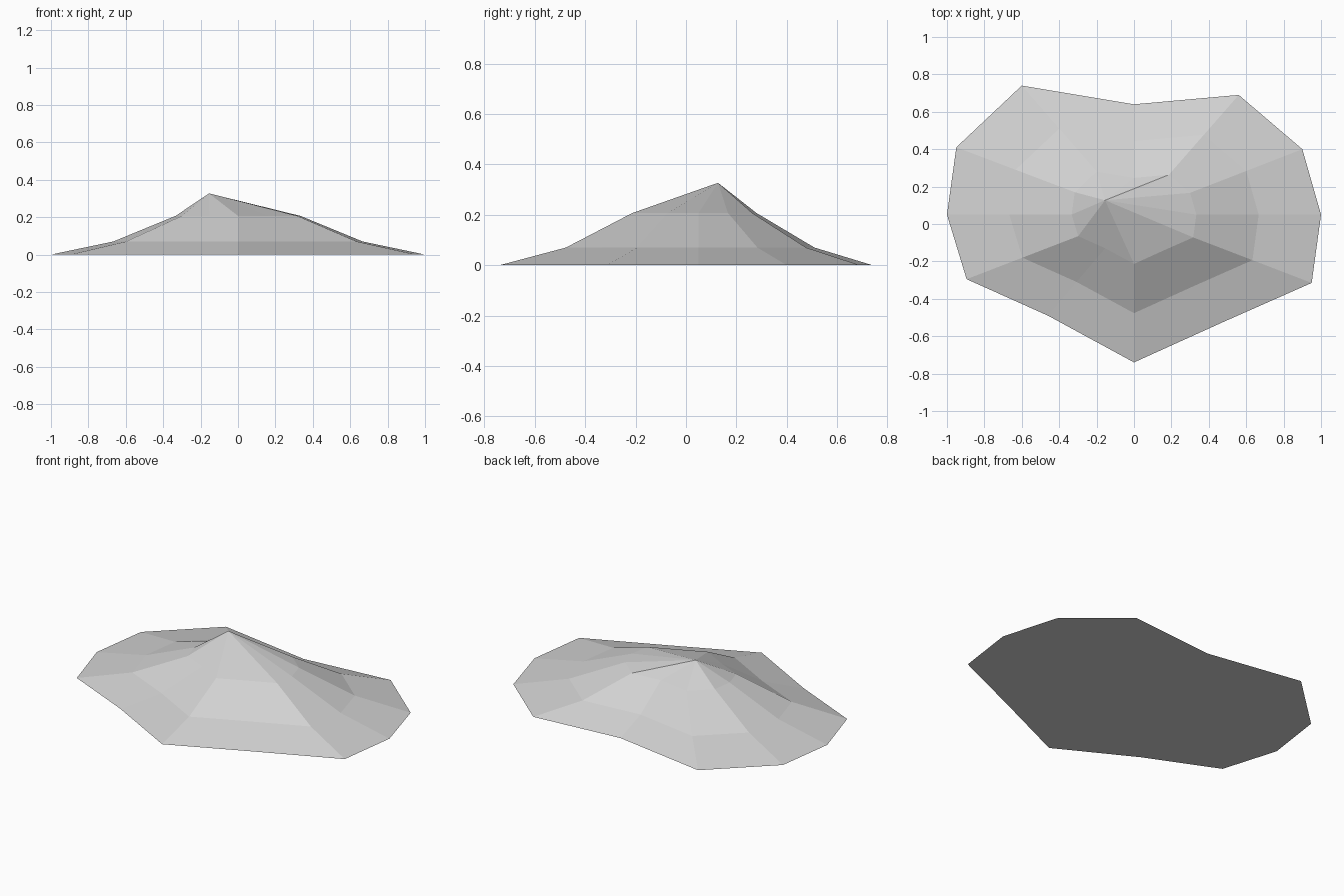
import bpy
import bmesh

cube = bpy.data.objects.get("Cube")
if cube:
    bpy.data.objects.remove(cube, do_unlink=True)

# Plain grey stone colour
grey = bpy.data.materials.new("light_grey")
grey.use_nodes = True
color = (0.65, 0.65, 0.65, 1)
grey.diffuse_color = color
grey.node_tree.nodes["Principled BSDF"].inputs["Base Color"].default_value = color

# Ground outline, counter-clockwise from the front tip
outline = [(0, -0.74), (0.475, -0.525), (0.95, -0.315), (1, 0.05),
           (0.9, 0.4), (0.56, 0.69), (0, 0.64), (-0.6, 0.74),
           (-0.95, 0.41), (-1, 0.05), (-0.895, -0.295), (-0.46, -0.49)]
centre_y = 0.05
levels = [(1, 0), (2 / 3, 0.07), (1 / 3, 0.207)]  # outline scale, height
apex_position = (-0.155, 0.127, 0.327)

# Terraced rings shrink toward the centre and meet at an offset peak
bm = bmesh.new()
rings = [[bm.verts.new((x * s, centre_y + (y - centre_y) * s, z)) for x, y in outline]
         for s, z in levels]
apex = bm.verts.new(apex_position)
count = len(outline)
for i in range(count):
    j = (i + 1) % count
    for low, high in zip(rings, rings[1:]):
        bm.faces.new((low[i], low[j], high[j], high[i]))
    bm.faces.new((rings[-1][i], rings[-1][j], apex))
bm.faces.new(rings[0][::-1])  # flat underside

mesh = bpy.data.meshes.new("mound")
bm.to_mesh(mesh)
bm.free()
mesh.materials.append(grey)
mound = bpy.data.objects.new("mound", mesh)
bpy.context.collection.objects.link(mound)
